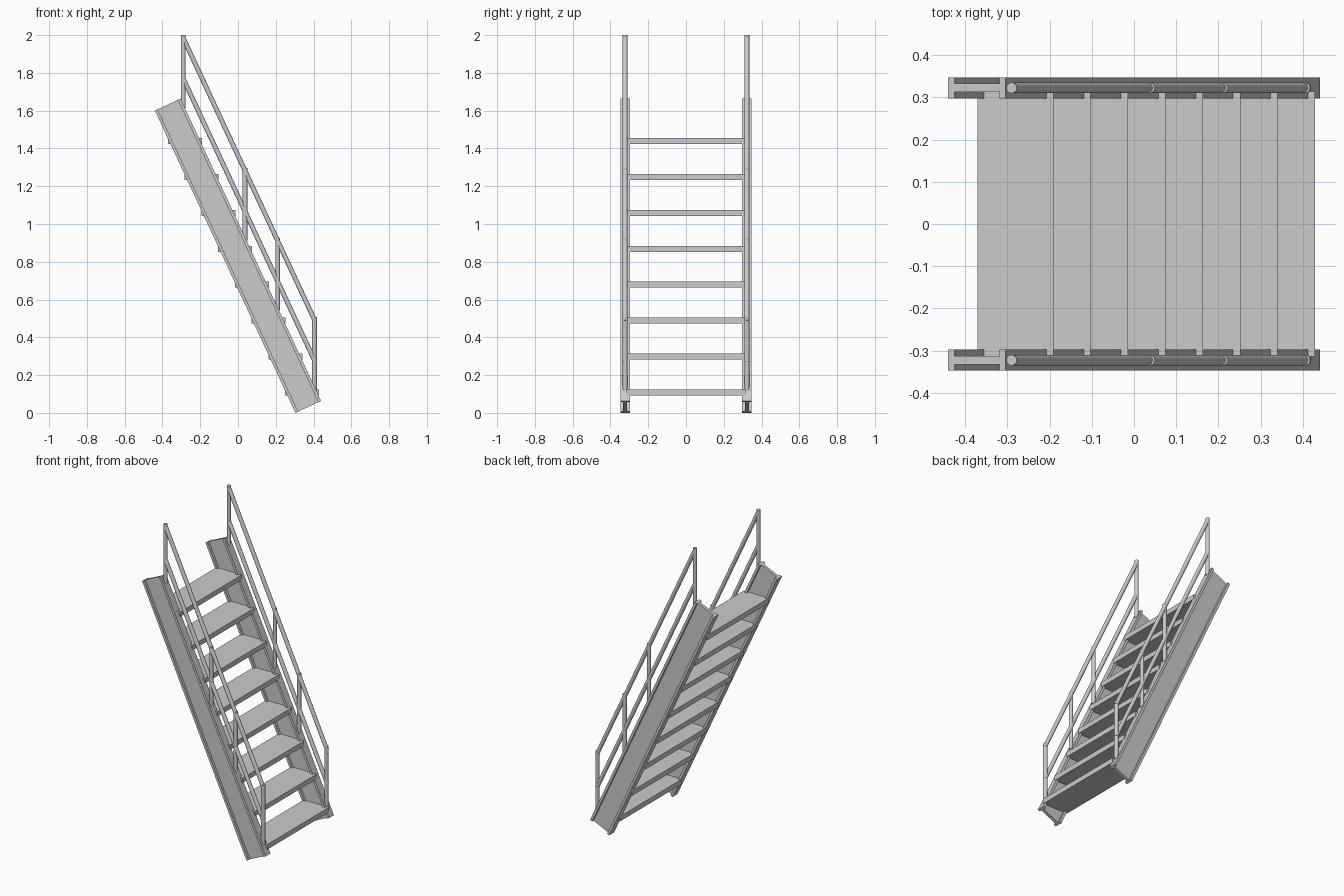
import bpy, bmesh, math
from mathutils import Vector

if "Cube" in bpy.data.objects:
    bpy.data.objects.remove(bpy.data.objects["Cube"])

SLOPE = 2.148                                # drop per unit of x
D = Vector((1, 0, -SLOPE)).normalized()      # direction down the stair
N = Vector((-D.z, 0, D.x))                   # perpendicular, up and outward
SIDE_Y = 0.3225


def finish(name, bm):
    bmesh.ops.recalc_face_normals(bm, faces=bm.faces)
    me = bpy.data.meshes.new(name)
    bm.to_mesh(me)
    bm.free()
    ob = bpy.data.objects.new(name, me)
    bpy.context.collection.objects.link(ob)
    return ob


def box(name, lo, hi):
    bm = bmesh.new()
    bmesh.ops.create_cube(bm, size=1)
    for v in bm.verts:
        v.co = Vector([l + (c + 0.5) * (h - l) for l, h, c in zip(lo, hi, v.co)])
    return finish(name, bm)


def tube(name, a, b, r=0.0125, sides=20):
    a, b = Vector(a), Vector(b)
    bm = bmesh.new()
    bmesh.ops.create_cone(bm, cap_ends=True, segments=sides,
                          radius1=r, radius2=r, depth=(b - a).length)
    bm.transform((b - a).to_track_quat('Z', 'Y').to_matrix().to_4x4())
    bmesh.ops.translate(bm, verts=bm.verts, vec=(a + b) / 2)
    for f in bm.faces:
        f.smooth = len(f.verts) == 4
    for e in bm.edges:
        e.smooth = e.calc_face_angle(0) < math.radians(40)
    return finish(name, bm)


def i_beam(name, y, height=0.15, width=0.05, flange=0.016, web=0.02):
    h, w, t, k = height / 2, width / 2, flange, web / 2
    half = [(w, -h), (w, -h + t), (k, -h + t), (k, h - t), (w, h - t), (w, h)]
    profile = half + [(-p, q) for p, q in reversed(half)]
    top, bottom = Vector((-0.372, y, 1.632)), Vector((0.372, y, 0.0317))
    bm = bmesh.new()
    face = bm.faces.new([bm.verts.new(top + Vector((0, p, 0)) + N * q) for p, q in profile])
    ext = bmesh.ops.extrude_face_region(bm, geom=[face], use_keep_orig=True)
    moved = [g for g in ext['geom'] if isinstance(g, bmesh.types.BMVert)]
    bmesh.ops.translate(bm, verts=moved, vec=bottom - top)
    return finish(name, bm)


def rail_z(x):
    return 1.985 - (x + 0.29) * SLOPE


for side, s in (("left", -1), ("right", 1)):
    y = s * SIDE_Y
    # Sloping stringer
    i_beam(f"stringer_{side}", y)
    # Upright posts, feet sunk into the top flange
    for i, x in enumerate((-0.29, 0.037, 0.21, 0.405)):
        tube(f"post_{side}_{i}", (x, y, rail_z(x) - 0.37), (x, y, rail_z(x) + 0.015))
    # Handrail and mid rail
    for name, drop in (("handrail", 0), ("mid_rail", 0.215)):
        tube(f"{name}_{side}", (-0.288, y, rail_z(-0.288) - drop),
             (0.408, y, rail_z(0.408) - drop))

# Treads running from web to web
for i in range(8):
    x1, z1 = 0.429 - i * 0.0886, 0.124 + i * 0.1902
    box(f"tread_{i}", (x1 - 0.18, -0.314, z1 - 0.032), (x1, 0.314, z1))
